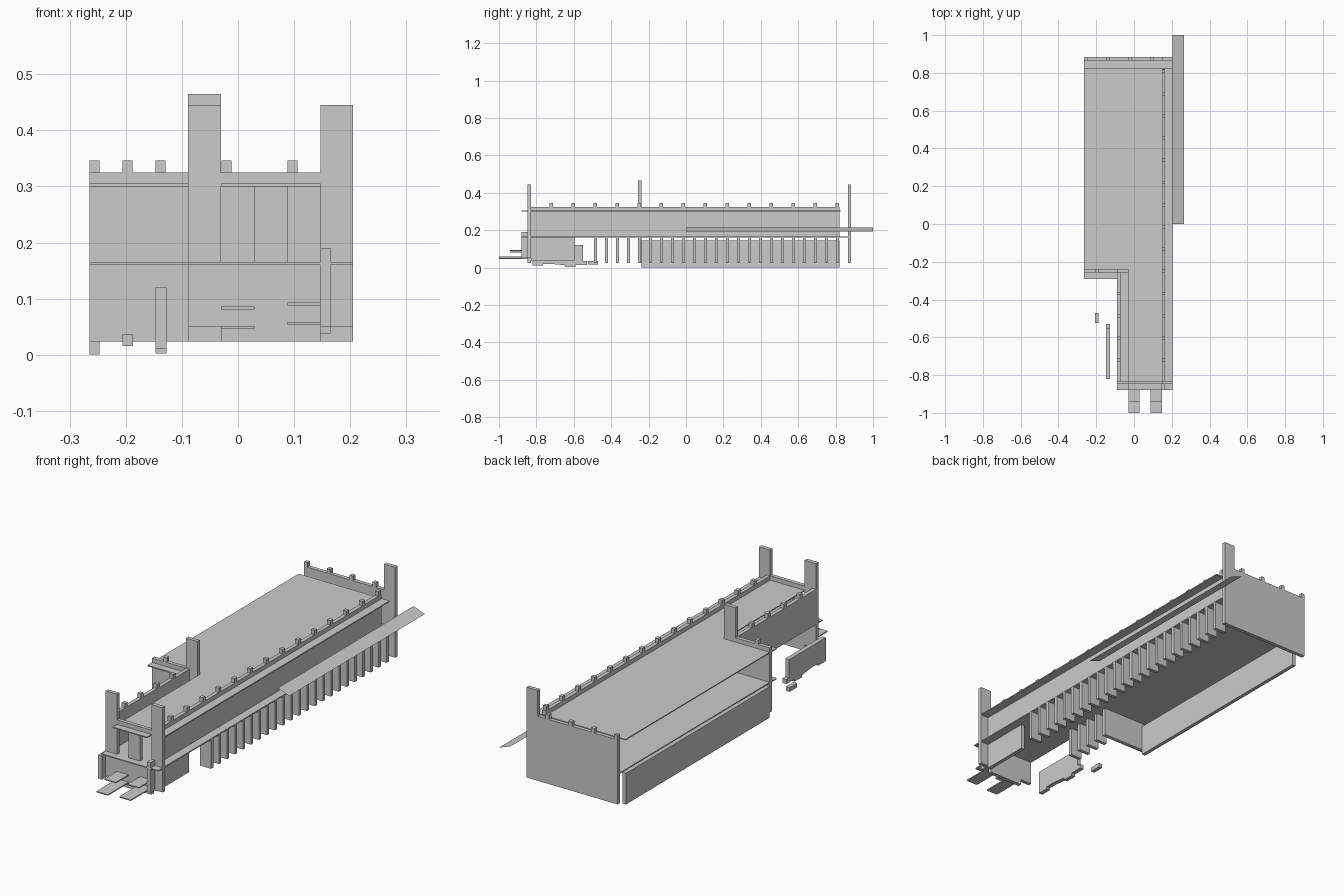
import bpy, bmesh

if "Cube" in bpy.data.objects:
    bpy.data.objects.remove(bpy.data.objects["Cube"])

U = 0.0588   # building module
T = 0.018    # wall thickness


def boxes(name, items):
    """One object made of boxes given as (x0, x1, y0, y1, z0, z1)."""
    bm = bmesh.new()
    for x0, x1, y0, y1, z0, z1 in items:
        r = bmesh.ops.create_cube(bm, size=1)
        for v in r['verts']:
            v.co = ((x0 + x1) / 2 + v.co.x * (x1 - x0),
                    (y0 + y1) / 2 + v.co.y * (y1 - y0),
                    (z0 + z1) / 2 + v.co.z * (z1 - z0))
    return finish(name, bm)


def finish(name, bm):
    bmesh.ops.recalc_face_normals(bm, faces=bm.faces)
    me = bpy.data.meshes.new(name)
    bm.to_mesh(me)
    bm.free()
    ob = bpy.data.objects.new(name, me)
    bpy.context.collection.objects.link(ob)
    return ob


# x lines of the plan, left to right
XL, XA, XB, XC, XD, XE, XR = -0.265, -0.089, -0.03, 0.029, 0.088, 0.147, 0.205
YF, YM, YB = -0.848, -0.256, 0.865   # front, middle and back wall planes

# floor slab (L-shaped plan)
boxes("floor_slab", [(XL, XR, -0.29, YB, 0.16, 0.165),
                     (XA, XR, -0.88, -0.29, 0.16, 0.165)])

# roof slab with front, side and middle eaves
boxes("roof_slab", [(XL, XE, YM + T, 0.825, 0.30, 0.305),
                    (XL, XA, -0.29, YM + T, 0.30, 0.305),
                    (XB, XE, -0.88, YM + T, 0.30, 0.305),
                    (XE, XR, YF + T, 0.825, 0.30, 0.305)])

# upper walls and parapets
boxes("right_wall", [(XE, XE + T, YF + T, 0.82, 0.165, 0.325)])
boxes("wing_left_wall", [(XA, XA + T, YF + T, YM, 0.165, 0.325)])
boxes("back_wall", [(XL, XE, YB, YB + T, 0.024, 0.325)])
boxes("middle_wall", [(XL, XA, YM, YM + T, 0.024, 0.325)])
boxes("front_parapet", [(XB, XE, YF, YF + T, 0.30, 0.325)])
boxes("front_pillar", [(XC, XD, YF, YF + T, 0.165, 0.30)])

# corner towers
boxes("front_left_tower", [(XA, XB, YF, YF + T, 0.05, 0.445)])
boxes("front_right_tower", [(XE, XR, YF, YF + T, 0.05, 0.445)])
boxes("middle_tower", [(XA, XB, YM, YM + T, 0.024, 0.465)])
boxes("back_tower", [(XE, XR, YB, YB + T, 0.024, 0.445)])

# merlons along the parapets
M = (0.325, 0.346)
merlon_y = [-0.73 + 2 * U * i for i in range(14)]
boxes("right_merlons", [(XE, XE + T, y, y + T, *M) for y in merlon_y])
boxes("wing_left_merlons", [(XA, XA + T, y, y + T, *M) for y in merlon_y[:4]])
boxes("back_merlons", [(XL + 2 * U * i, XL + 2 * U * i + T, YB, YB + T, *M) for i in range(4)])
boxes("middle_merlon", [(XL + U, XL + U + T, YM, YM + T, *M)])

# buttress fins under the floor
fin_y = [YM + U * i for i in range(-4, 19)]
boxes("right_fins", [(XE, XR, y, y + T * 0.9, 0.024, 0.16) for y in fin_y])
boxes("wing_left_fins", [(XA, XB, y, y + T * 0.9, 0.024, 0.16) for y in fin_y[:4]])

# lower walls
boxes("lower_left_wall", [(XL, XL + T, -0.238, 0.82, 0.0, 0.145)])
boxes("lower_front_wall", [(XB, XE, YF, YF + T, 0.024, 0.16)])
boxes("lower_right_panel", [(XE, XE + T, YF + T, -0.595, 0.038, 0.16)])
boxes("front_post", [(XE, XE + T, -0.88, YF, 0.05, 0.19)])

# loose side panel with an uneven foot
bm = bmesh.new()
prof = [(-0.82, 0.12), (-0.55, 0.12), (-0.55, 0.035), (-0.53, 0.035), (-0.53, 0.014),
        (-0.59, 0.014), (-0.59, 0.002), (-0.645, 0.002), (-0.645, 0.012),
        (-0.72, 0.02), (-0.765, 0.02), (-0.765, 0.01), (-0.82, 0.01)]
f = bm.faces.new([bm.verts.new((-0.147, y, z)) for y, z in prof])
r = bmesh.ops.extrude_face_region(bm, geom=[f])
bmesh.ops.translate(bm, vec=(T + 0.002, 0, 0),
                    verts=[v for v in r['geom'] if isinstance(v, bmesh.types.BMVert)])
finish("side_panel", bm)
boxes("loose_block", [(-0.206, -0.187, -0.525, -0.47, 0.016, 0.036)])

# front steps
boxes("front_steps", [(XB, XC, -0.94, YF, 0.081, 0.086),
                      (XB, XC, -1.0, YF, 0.046, 0.051),
                      (XD, XE, -0.94, YF, 0.088, 0.093),
                      (XD, XE, -1.0, YF, 0.053, 0.058)])

# sloping awning sheet on the right side
bm = bmesh.new()
bm.faces.new([bm.verts.new(c) for c in ((XR, 0, 0.213), (0.264, 0, 0.192),
                                        (0.264, 1, 0.192), (XR, 1, 0.213))])
aw = finish("awning", bm)
